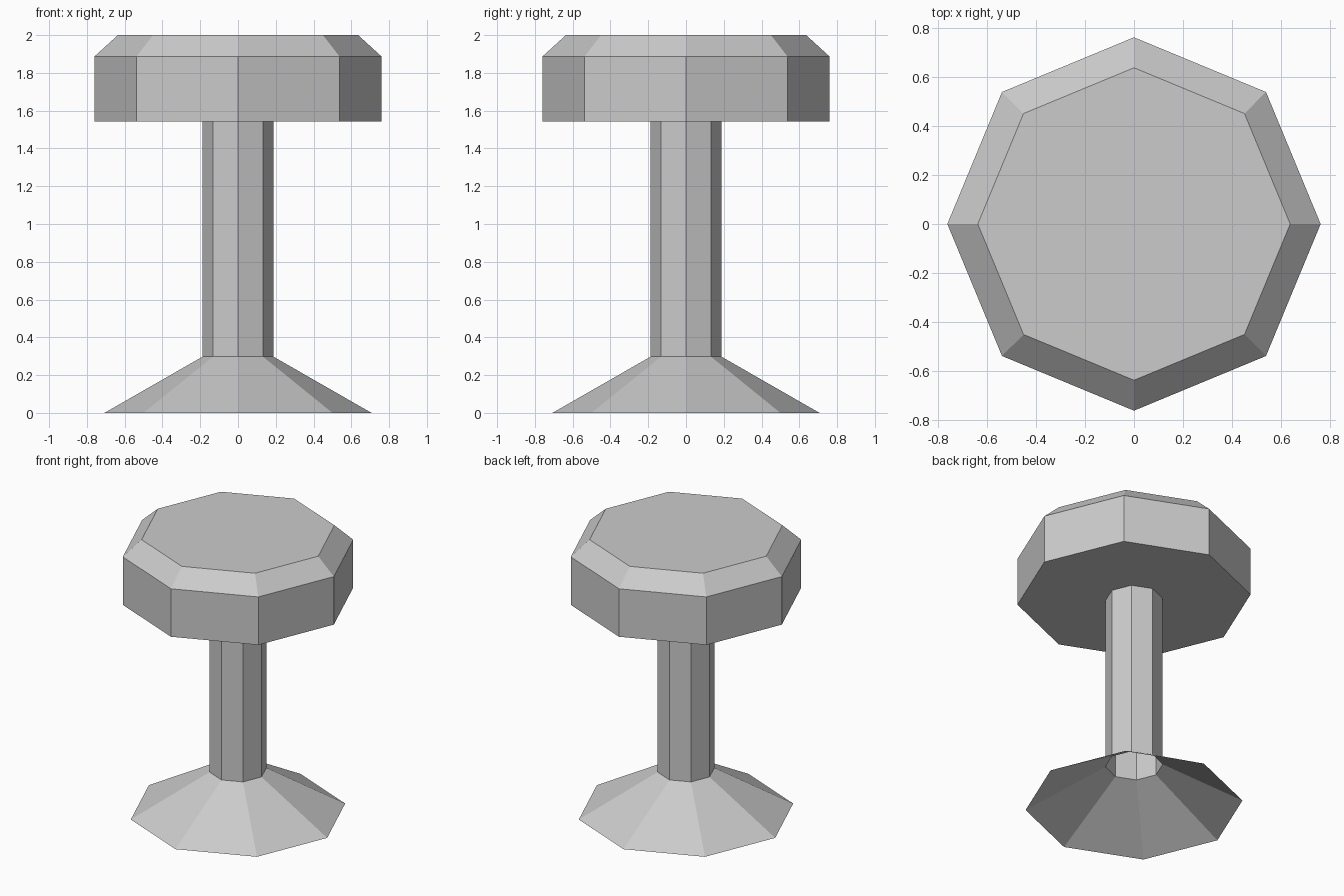
import bpy
import bmesh
from math import cos, sin, tau

SIDES = 8

cube = bpy.data.objects.get("Cube")
if cube:
    bpy.data.objects.remove(cube, do_unlink=True)

grey = bpy.data.materials.new("plain_grey")
grey.use_nodes = True
colour = (0.6, 0.6, 0.6, 1)
grey.diffuse_color = colour
grey.node_tree.nodes["Principled BSDF"].inputs["Base Color"].default_value = colour


def lathe(name, profile, cap_top=False):
    """Turn a (radius, height) profile, listed bottom to top, into a flat-sided shell."""
    bm = bmesh.new()
    rings = []
    for r, z in profile:
        angles = [tau * i / SIDES for i in range(SIDES)]
        rings.append([bm.verts.new((r * cos(a), r * sin(a), z)) for a in angles])
    for low, high in zip(rings, rings[1:]):
        for i in range(SIDES):
            j = (i + 1) % SIDES
            bm.faces.new((low[i], low[j], high[j], high[i]))
    if cap_top:
        bm.faces.new(rings[-1])
    mesh = bpy.data.meshes.new(name)
    bm.to_mesh(mesh)
    bm.free()
    mesh.materials.append(grey)
    obj = bpy.data.objects.new(name, mesh)
    bpy.context.collection.objects.link(obj)
    return obj


STEM_R = 0.187
BASE_TOP = 0.298
SEAT_BOTTOM = 1.543

# Hollow flared foot, open underneath
lathe("base", [(0.707, 0), (STEM_R, BASE_TOP)])

# Hollow column
lathe("stem", [(STEM_R, BASE_TOP), (STEM_R, SEAT_BOTTOM)])

# Thick seat with a ring underside and bevelled top rim
lathe("seat", [(STEM_R, SEAT_BOTTOM), (0.76, SEAT_BOTTOM), (0.76, 1.887), (0.636, 2)],
      cap_top=True)
